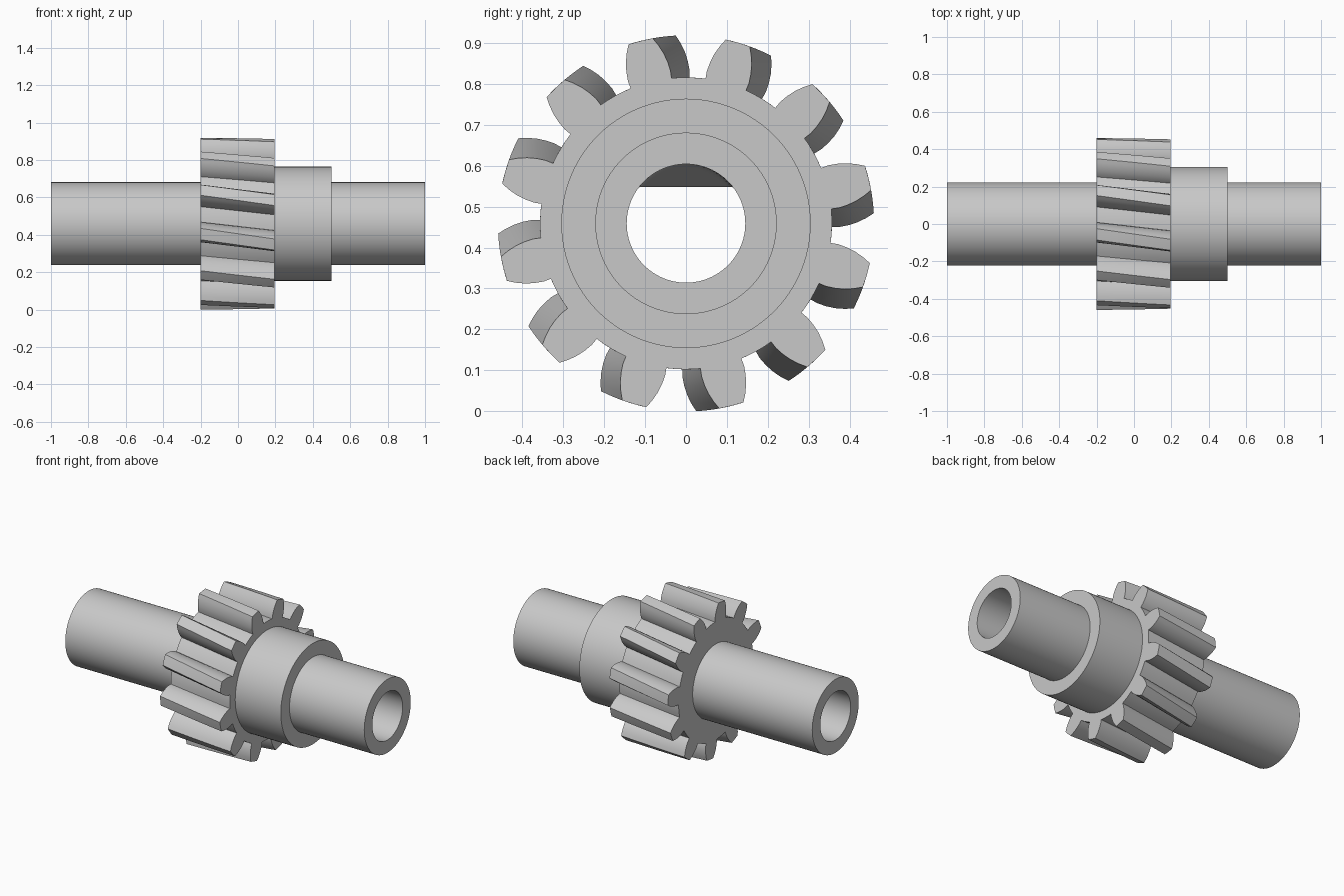
import bpy
import bmesh
from math import cos, sin, radians, tau

if "Cube" in bpy.data.objects:
    bpy.data.objects.remove(bpy.data.objects["Cube"])

AXIS_Z = 0.459
SEGMENTS = 96
TEETH = 12
GEAR_BACK, GEAR_FRONT = -0.2, 0.195
TWIST = radians(7.1)

steel = bpy.data.materials.new("plain grey steel")
steel.use_nodes = True
grey = (0.58, 0.58, 0.58, 1)
steel.diffuse_color = grey
steel.node_tree.nodes["Principled BSDF"].inputs["Base Color"].default_value = grey


def loft(name, rings):
    """Join rings of points about the x axis into one closed, hollow solid."""
    bm = bmesh.new()
    loops = [[bm.verts.new((x, y, z + AXIS_Z)) for x, y, z in ring] for ring in rings]
    count = len(loops[0])
    for i, a in enumerate(loops):
        b = loops[(i + 1) % len(loops)]
        for j in range(count):
            k = (j + 1) % count
            bm.faces.new((a[j], a[k], b[k], b[j]))
    bmesh.ops.recalc_face_normals(bm, faces=bm.faces)
    mesh = bpy.data.meshes.new(name)
    bm.to_mesh(mesh)
    bm.free()
    mesh.materials.append(steel)
    obj = bpy.data.objects.new(name, mesh)
    bpy.context.collection.objects.link(obj)
    bpy.ops.object.select_all(action="DESELECT")
    obj.select_set(True)
    bpy.context.view_layer.objects.active = obj
    bpy.ops.object.shade_smooth_by_angle(angle=radians(30))
    return obj


def circle(x, r, ceiling=1.0):
    """Round ring, with its top flattened at the given height."""
    angles = [tau * i / SEGMENTS for i in range(SEGMENTS)]
    return [(x, r * cos(a), min(r * sin(a), ceiling)) for a in angles]


# Shaft with collar, and a bore holding a shallow ramped flat at mid-length
BORE, FLAT, RAMP = 0.145, 0.089, 0.3
outside = [(-1, 0.222), (0.19, 0.222), (0.19, 0.305), (0.5, 0.305), (0.5, 0.222), (1, 0.222)]
rings = [circle(x, r) for x, r in outside]
rings.append(circle(1, BORE))
steps = 12
for i in range(-steps, steps + 1):
    t = abs(i) / steps
    rings.append(circle(-RAMP * i / steps, BORE, FLAT + (BORE - FLAT) * t))
rings.append(circle(-1, BORE))
loft("shaft_with_collar", rings)

# Half tooth: angle from the tooth centre in degrees, and radius
half = [(0, 0.46), (3.8, 0.46), (5.2, 0.441), (6.5, 0.42), (7.5, 0.398),
        (8.2, 0.376), (8.3, 0.357), (11.5, 0.357), (15, 0.357)]
tooth = [(-a, r) for a, r in reversed(half[1:-1])] + half
outline = [(radians(a + 14 + 360 / TEETH * n), r) for n in range(TEETH) for a, r in tooth]


def gear_ring(x, radius=None):
    """Gear outline at x, turned along the helix, or a plain inner ring."""
    turn = TWIST * (GEAR_FRONT - x) / (GEAR_FRONT - GEAR_BACK)
    return [(x, (radius or r) * cos(a - turn), (radius or r) * sin(a - turn))
            for a, r in outline]


# Helical gear, seated on the shaft wall
sections = 6
gear = [gear_ring(GEAR_BACK + (GEAR_FRONT - GEAR_BACK) * i / sections)
        for i in range(sections + 1)]
gear += [gear_ring(GEAR_FRONT, 0.2), gear_ring(GEAR_BACK, 0.2)]
loft("helical_gear", gear)
